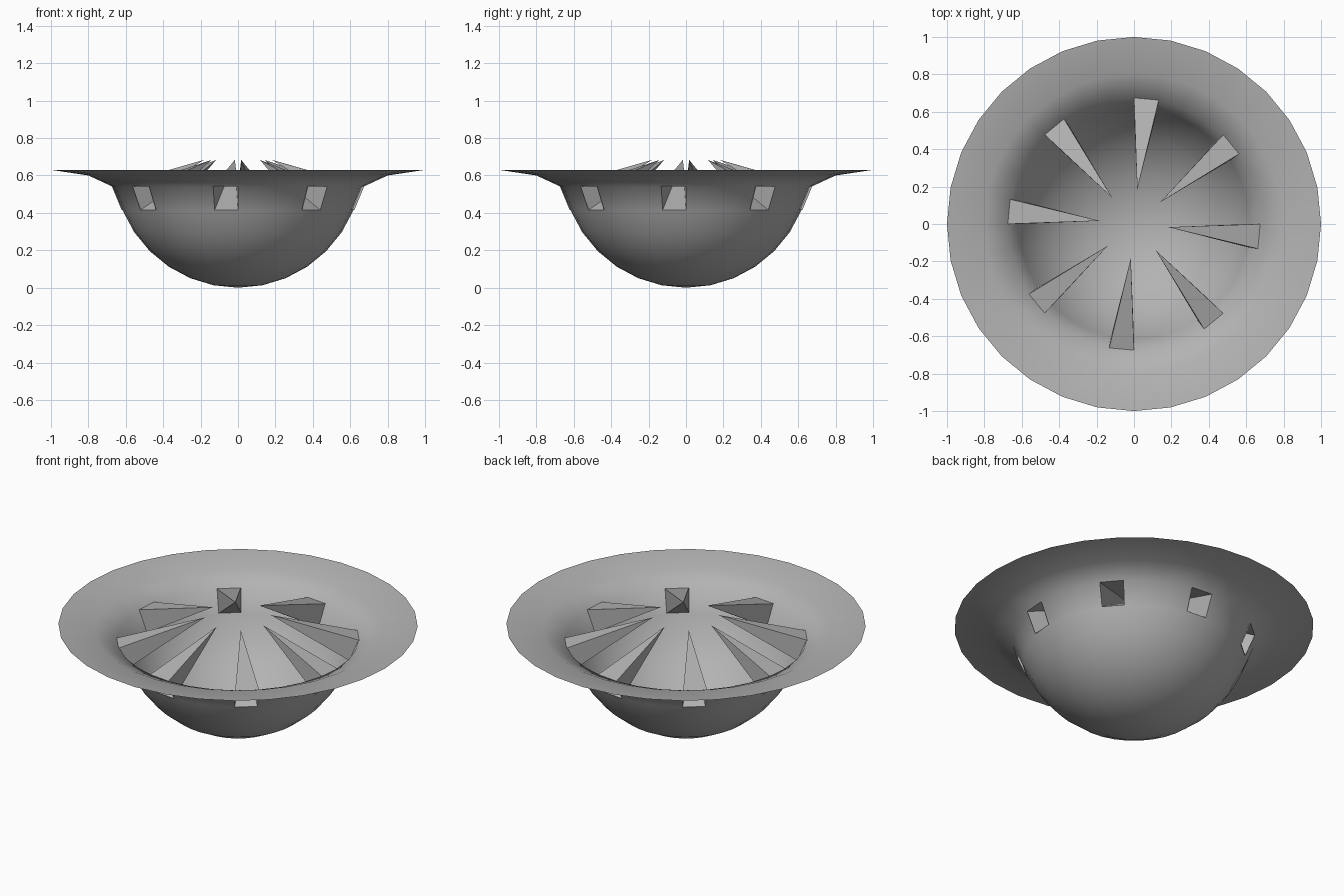
import bpy, bmesh, math
from mathutils import Vector, Matrix

if "Cube" in bpy.data.objects:
    bpy.data.objects.remove(bpy.data.objects["Cube"])

SEG = 32
COUNT = 8
R = 0.667

# One spike, pointing inwards and up: open square base and a tip
TIP = Vector((0.183, -0.017, 0.683))
BASE = [Vector(p) for p in ((0.675, 0.0, 0.542), (0.664, -0.133, 0.542),
                            (0.612, -0.125, 0.415), (0.622, 0.0, 0.415))]

grey = bpy.data.materials.new("dark_grey")
grey.diffuse_color = (0.45, 0.45, 0.45, 1)
grey.use_nodes = True
grey.node_tree.nodes["Principled BSDF"].inputs["Base Color"].default_value = grey.diffuse_color


def make_object(name, bm):
    mesh = bpy.data.meshes.new(name)
    bm.to_mesh(mesh)
    bm.free()
    mesh.materials.append(grey)
    obj = bpy.data.objects.new(name, mesh)
    bpy.context.collection.objects.link(obj)
    return obj


def spike_points(i):
    rot = Matrix.Rotation(2 * math.pi * i / COUNT, 3, 'Z')
    return rot @ TIP, [rot @ p for p in BASE]


# Bowl: spherical lower part flaring into a wide thin brim
profile = [(R * math.sin(math.radians(11.25 * k)), R * (1 - math.cos(math.radians(11.25 * k))))
           for k in range(7)]
profile += [(0.67, 0.54), (0.80, 0.60), (1.0, 0.63)]
bm = bmesh.new()
verts = [bm.verts.new((r, 0, z)) for r, z in profile]
edges = [bm.edges.new(pair) for pair in zip(verts, verts[1:])]
bmesh.ops.spin(bm, geom=verts + edges, cent=(0, 0, 0), axis=(0, 0, 1),
               angle=2 * math.pi, steps=SEG, use_merge=False)
bmesh.ops.remove_doubles(bm, verts=bm.verts[:], dist=0.0005)
for f in bm.faces:
    f.normal_update()
    c = f.calc_center_median()
    if f.normal.dot(Vector((c.x, c.y, -1))) < 0:
        f.normal_flip()

# Openings in the bowl wall where the hollow spikes pass through
for i in range(COUNT):
    tip, base = spike_points(i)
    centre = sum(base, Vector()) / 4
    axis = (tip + centre) / 2
    planes = []
    for a, b in zip(base, base[1:] + base[:1]):
        n = (a - tip).cross(b - tip).normalized()
        planes.append(n if n.dot(axis - tip) < 0 else -n)

    def near():
        return [f for f in bm.faces if (f.calc_center_median() - centre).length < 0.22]

    for n in planes:
        faces = near()
        geom = list({e for f in faces for e in f.edges} | {v for f in faces for v in f.verts}) + faces
        bmesh.ops.bisect_plane(bm, geom=geom, plane_co=tip, plane_no=n, dist=1e-5)
    inside = [f for f in near()
              if all(n.dot(f.calc_center_median() - tip) < 0 for n in planes)]
    bmesh.ops.delete(bm, geom=inside, context='FACES')

for f in bm.faces:
    f.smooth = True
bowl = make_object("bowl", bm)

# Smooth bowl shading taken from the profile, undisturbed by the openings
seg_n = [Vector((z1 - z0, r0 - r1)).normalized()
         for (r0, z0), (r1, z1) in zip(profile, profile[1:])]
row_n = [Vector((0, -1))] + [(a + b).normalized() for a, b in zip(seg_n, seg_n[1:])] + [seg_n[-1]]


def bowl_normal(co):
    for k in range(len(profile) - 1):
        z0, z1 = profile[k][1], profile[k + 1][1]
        if co.z <= z1 + 1e-6 or k == len(profile) - 2:
            n = row_n[k].lerp(row_n[k + 1], min(1, max(0, (co.z - z0) / (z1 - z0))))
            break
    a = math.atan2(co.y, co.x)
    return Vector((n.x * math.cos(a), n.x * math.sin(a), n.y)).normalized()


bowl.data.normals_split_custom_set_from_vertices([bowl_normal(v.co) for v in bowl.data.vertices])

# Ring of hollow flat-sided spikes
for i in range(COUNT):
    tip, base = spike_points(i)
    bm = bmesh.new()
    t = bm.verts.new(tip)
    ring = [bm.verts.new(p) for p in base]
    mid = (tip + sum(base, Vector()) / 4) / 2
    for a, b in zip(ring, ring[1:] + ring[:1]):
        f = bm.faces.new((t, a, b))
        f.normal_update()
        if f.normal.dot(f.calc_center_median() - mid) < 0:
            f.normal_flip()
    make_object(f"spike_{i + 1}", bm)
